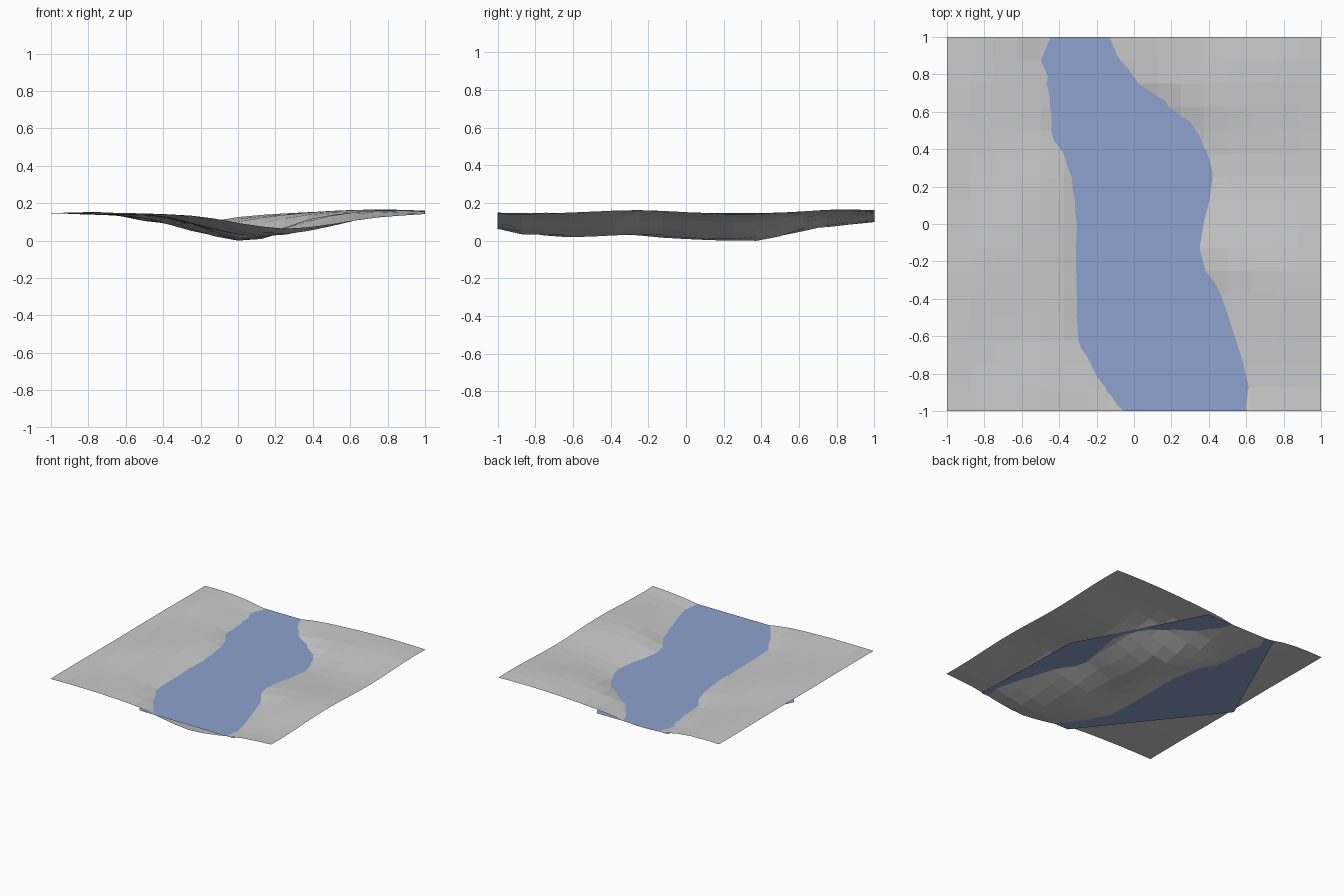
import bpy, bmesh, math

if "Cube" in bpy.data.objects:
    bpy.data.objects.remove(bpy.data.objects["Cube"])

WATER_Z = 0.112
CELLS = 16

# y, left bank x, right bank x at the water line
BANKS = [(-1, -.06, .60), (-.87, -.15, .61), (-.7, -.26, .56), (-.6, -.30, .53),
         (-.4, -.295, .48), (-.25, -.29, .38), (-.12, -.285, .34), (0, -.28, .37),
         (.2, -.30, .40), (.3, -.33, .40), (.4, -.39, .38), (.5, -.43, .32),
         (.6, -.44, .22), (.75, -.47, .02), (.87, -.5, -.06), (1, -.48, -.13)]
# y, river bed height
BED = [(-1, .07), (-.85, .035), (-.6, .025), (-.3, .035), (0, .01), (.2, .0),
       (.4, .008), (.5, .025), (.65, .065), (.8, .085), (1, .105)]


def sample(table, y):
    """Linear lookup of every column after the first."""
    for a, b in zip(table, table[1:]):
        if y <= b[0] + 1e-6:
            t = (y - a[0]) / (b[0] - a[0])
            return [p + (q - p) * t for p, q in zip(a[1:], b[1:])]
    return table[-1][1:]


def height(x, y):
    left, right = sample(BANKS, y)
    bed = sample(BED, y)[0]
    mid, half = (left + right) / 2, (right - left) / 2
    t = abs(x - mid) / half
    if t <= 1:
        return bed + (WATER_Z - bed) * t ** 1.4
    # banks easing up to gently rolling plateaus
    if x > mid:
        top = .16 + .014 * math.cos(2 * math.pi * (y + .3) / 1.15) * math.cos((x - .75) * 4)
    else:
        top = .155 + .007 * math.cos((x + .75) * 7) * math.cos(y * 6 + 1)
    return WATER_Z + (top - WATER_Z) * (1 - math.exp(-((t - 1) * half / .16) ** 1.1))


def add_object(name, bm):
    mesh = bpy.data.meshes.new(name)
    bm.to_mesh(mesh)
    bm.free()
    obj = bpy.data.objects.new(name, mesh)
    bpy.context.collection.objects.link(obj)
    return obj


# terrain sheet
bm = bmesh.new()
bmesh.ops.create_grid(bm, x_segments=CELLS, y_segments=CELLS, size=1)
for v in bm.verts:
    v.co.z = height(v.co.x, v.co.y)
low = min(v.co.z for v in bm.verts)
for v in bm.verts:
    v.co.z -= low
add_object("terrain", bm)

# flat river surface
bm = bmesh.new()
outline = [(-.19, -1), (.66, -1), (.63, 0), (.11, 1), (-.53, 1), (-.98, 0)]
bm.faces.new([bm.verts.new((x, y, WATER_Z - low)) for x, y in outline])
water = add_object("river_water", bm)
mat = bpy.data.materials.new("water_blue")
mat.diffuse_color = (.27, .36, .62, 1)
mat.use_nodes = True
mat.node_tree.nodes["Principled BSDF"].inputs["Base Color"].default_value = mat.diffuse_color
water.data.materials.append(mat)
